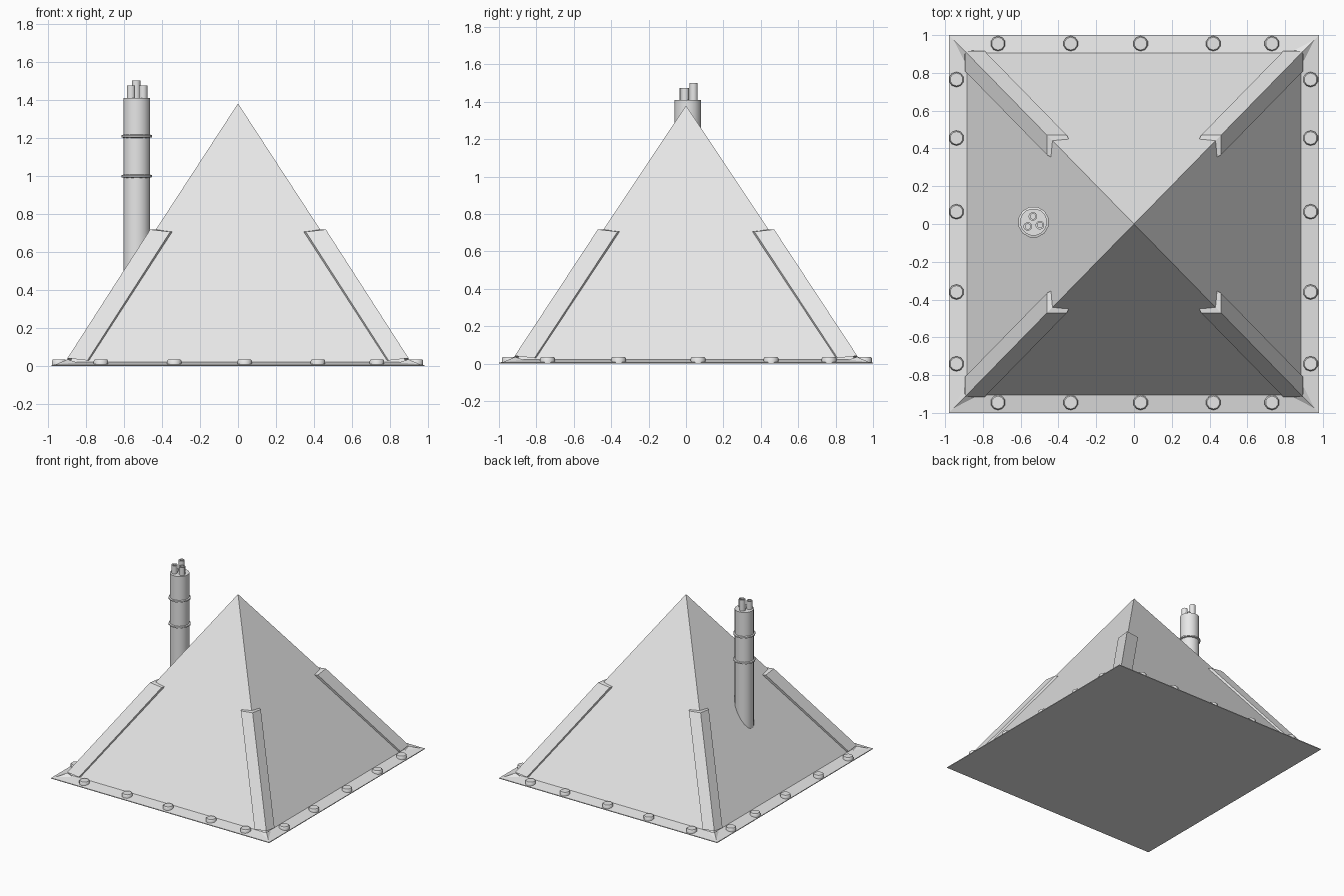
import bpy
import bmesh
from math import cos, sin, tau

cube = bpy.data.objects.get("Cube")
if cube:
    bpy.data.objects.remove(cube, do_unlink=True)

grey = bpy.data.materials.new("light grey")
grey.use_nodes = True
GREY = (0.8, 0.8, 0.8, 1)
grey.diffuse_color = GREY
grey.node_tree.nodes["Principled BSDF"].inputs["Base Color"].default_value = GREY

APEX, BASE_X, BASE_Y, FOOT = 1.38, 0.885, 0.905, 0.022
CORNERS = [(-1, -1), (1, -1), (1, 1), (-1, 1)]


def finish(name, bm, smooth=False):
    bmesh.ops.recalc_face_normals(bm, faces=bm.faces[:])
    mesh = bpy.data.meshes.new(name)
    bm.to_mesh(mesh)
    bm.free()
    mesh.materials.append(grey)
    obj = bpy.data.objects.new(name, mesh)
    bpy.context.collection.objects.link(obj)
    if smooth:
        bpy.ops.object.select_all(action="DESELECT")
        obj.select_set(True)
        bpy.context.view_layer.objects.active = obj
        bpy.ops.object.shade_smooth_by_angle(angle=0.7)
    return obj


def bridge(bm, a, b):
    n = len(a)
    for i in range(n):
        j = (i + 1) % n
        bm.faces.new((a[i], a[j], b[j], b[i]))


def lathe(name, profile, x, y, sides, closed=False):
    """Turn (radius, z) points around an upright axis; cap the ends or close the loop."""
    bm = bmesh.new()
    rings = []
    for r, z in profile:
        angles = [tau * (i + 0.5) / sides for i in range(sides)]
        rings.append([bm.verts.new((x + r * cos(t), y + r * sin(t), z)) for t in angles])
    for a, b in zip(rings, rings[1:]):
        bridge(bm, a, b)
    if closed:
        bridge(bm, rings[-1], rings[0])
    else:
        bm.faces.new(rings[0])
        bm.faces.new(rings[-1])
    return finish(name, bm, True)


def half_size(z):
    k = (APEX - z) / (APEX - FOOT)
    return BASE_X * k, BASE_Y * k


# Pyramid with a thin sloping skirt around its foot
bm = bmesh.new()
levels = [(0.98, 1, 0), (0.98, 1, 0.006), (BASE_X, BASE_Y, FOOT)]
loops = [[bm.verts.new((sx * x, sy * y, z)) for sx, sy in CORNERS] for x, y, z in levels]
bm.faces.new(loops[0])
for a, b in zip(loops, loops[1:]):
    bridge(bm, a, b)
tip = bm.verts.new((0, 0, APEX))
for i in range(4):
    bm.faces.new((loops[-1][i], loops[-1][(i + 1) % 4], tip))
finish("pyramid_body", bm)


# Angle strips over the lower part of each ridge
def strip_section(z, t, leg):
    hx, hy = half_size(z)
    x, y = hx + t, hy + t
    drop = 0.012
    return [(x, y, z), (x - leg, y, z - drop), (x - leg - 0.02, y - 0.04, z - drop),
            (hx - 0.015, hy - 0.015, z), (x - 0.04, y - leg - 0.02, z - drop),
            (x, y - leg, z - drop)]


for sx, sy in CORNERS:
    side = ("front" if sy < 0 else "back") + ("_left" if sx > 0 else "_right")
    bm = bmesh.new()
    low, high = [[bm.verts.new((sx * x, sy * y, z)) for x, y, z in strip_section(h, t, 0.105)]
                 for h, t in ((0.042, 0.024), (0.718, 0.03))]
    bridge(bm, low, high)
    for ring in (low, high):
        # Each end is capped in two quads that meet on the ridge
        bm.faces.new(ring[:4])
        bm.faces.new((ring[0], ring[3], ring[4], ring[5]))
    finish(side + "_ridge_strip", bm)

    # Low wedge between the strip foot and the skirt corner
    bm = bmesh.new()
    wedge = [(0.96, 0.98, 0.008), (0.9, 0.85, 0.015), (0.83, 0.92, 0.015), (0.895, 0.914, 0.036)]
    v = [bm.verts.new((sx * x, sy * y, z)) for x, y, z in wedge]
    for i in range(4):
        bm.faces.new([v[j] for j in range(4) if j != i])
    finish(side + "_corner_wedge", bm)

# Bolt heads on the skirt
bolt_spots = []
for x in (-0.72, -0.335, 0.035, 0.42, 0.73):
    bolt_spots += [(x, -0.945), (x, 0.955)]
for y in (-0.74, -0.36, 0.065, 0.455, 0.765):
    bolt_spots += [(-0.94, y), (0.935, y)]
for x, y in bolt_spots:
    lathe("skirt_bolt", [(0.04, 0.004), (0.04, 0.028), (0.034, 0.036)], x, y, 10)

# Chimney stack with two collars
CX, CY = -0.532, 0.01
lathe("chimney", [(0.072, 0.3), (0.072, 1.41)], CX, CY, 16)
for z in (0.998, 1.208):
    lathe("chimney_collar", [(0.07, z - 0.009), (0.083, z - 0.005), (0.083, z + 0.005),
                             (0.07, z + 0.009)], CX, CY, 12)

# Three hollow flue pipes
for x, y, top in ((-0.535, 0.04, 1.5), (-0.562, -0.013, 1.475), (-0.498, -0.006, 1.475)):
    lathe("flue_pipe", [(0.023, 1.4), (0.023, top), (0.014, top), (0.014, 1.4)],
          x, y, 12, closed=True)
